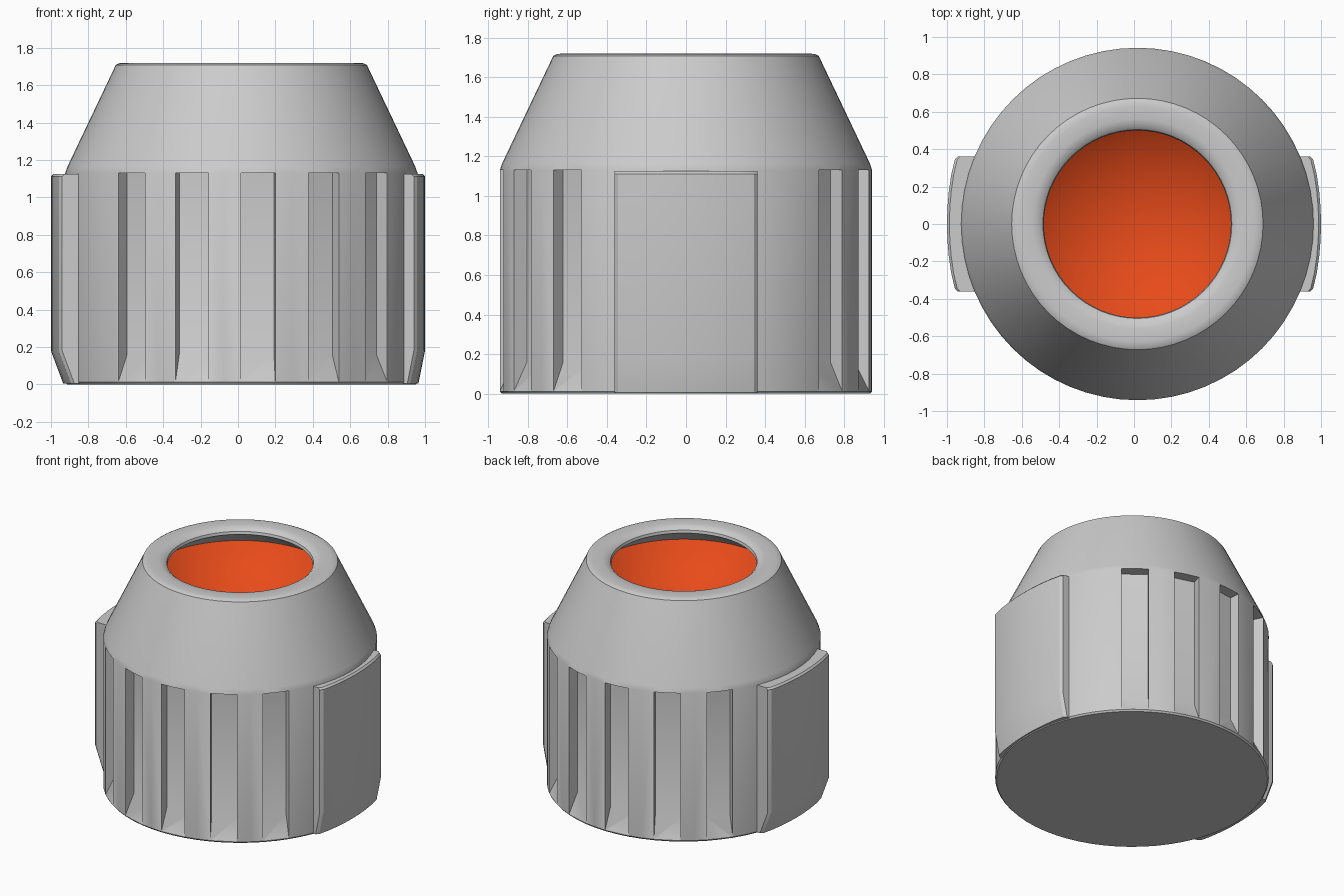
import bpy, bmesh
from math import sin, cos, pi, radians, sqrt
from mathutils import Matrix, Vector

if "Cube" in bpy.data.objects:
    bpy.data.objects.remove(bpy.data.objects["Cube"])

CX = 0.018  # body axis sits slightly right of the bounding-box centre


def finish(name, bm, smooth=True):
    bmesh.ops.recalc_face_normals(bm, faces=bm.faces)
    mesh = bpy.data.meshes.new(name)
    bm.to_mesh(mesh)
    bm.free()
    ob = bpy.data.objects.new(name, mesh)
    bpy.context.collection.objects.link(ob)
    return ob


def smooth(ob, angle=35):
    bpy.ops.object.select_all(action='DESELECT')
    ob.select_set(True)
    bpy.context.view_layer.objects.active = ob
    bpy.ops.object.shade_smooth_by_angle(angle=radians(angle))


def revolve(name, profile, n=64):
    bm = bmesh.new()
    vs = [bm.verts.new((r, 0, z)) for r, z in profile]
    es = [bm.edges.new(p) for p in zip(vs, vs[1:])]
    bmesh.ops.spin(bm, geom=vs + es, cent=(0, 0, 0), axis=(0, 0, 1),
                   angle=2 * pi, steps=n, use_duplicate=False)
    bmesh.ops.remove_doubles(bm, verts=bm.verts, dist=1e-4)
    bmesh.ops.translate(bm, verts=bm.verts, vec=(CX, 0, 0))
    return finish(name, bm)


def loft(bm, rings):
    rows = [[bm.verts.new(p) for p in ring] for ring in rings]
    for a, b in zip(rows, rows[1:]):
        for i in range(len(a)):
            j = (i + 1) % len(a)
            bm.faces.new((a[i], a[j], b[j], b[i]))
    bm.faces.new(rows[0])
    bm.faces.new(rows[-1])


# Housing: straight drum, tapered shoulder, rolled lip and hollow mouth
body = revolve("housing", [
    (0, 0), (0.932, 0), (0.942, 0.012), (0.942, 1.13), (0.93, 1.165),
    (0.68, 1.69), (0.672, 1.708), (0.655, 1.717), (0.63, 1.72), (0.56, 1.72),
    (0.525, 1.712), (0.505, 1.695), (0.5, 1.675), (0.69, 1.54),
    (0.69, 1.15), (0, 1.15)])

# Grip slots with a ramp at the foot, five per side, repeated by a half turn
bm = bmesh.new()
slot = [(0.862, 0.16), (0.938, 0.012), (1.1, 0.012), (1.1, 1.13), (0.862, 1.13)]
for half in (0, 180):
    for a in (-38.7, -16.4, 5.5, 28, 50.3):
        rot = Matrix.Translation((CX, 0, 0)) @ Matrix.Rotation(radians(a + half), 4, 'Z')
        loft(bm, [[rot @ Vector((x, -r, z)) for r, z in slot] for x in (-0.092, 0.092)])
cutter = finish("slot_cutter", bm)
cutter.hide_render = True
mod = body.modifiers.new("slots", 'BOOLEAN')
mod.object = cutter
mod.solver = 'EXACT'
bpy.context.view_layer.objects.active = body
body.select_set(True)
bpy.ops.object.modifier_apply(modifier=mod.name)
bpy.data.objects.remove(cutter)
smooth(body)

# Side lugs: bowed plates whose feet slope back into the drum


def lug(name, side):
    def ring(z, inset):
        pts = [(0.84, -0.362), (0.94 - inset, -0.362), (0.958 - inset, -0.345)]
        pts += [(1.0 - inset - 0.33 * y * y, y) for y in
                (-0.26, -0.17, -0.085, 0, 0.085, 0.17, 0.26)]
        pts += [(x, -y) for x, y in reversed(pts[:3])]
        return [(side * x, y, z) for x, y in pts]
    foot = 0.065 if side < 0 else 0.035
    bm = bmesh.new()
    loft(bm, [ring(0.006, foot), ring(0.18, 0), ring(1.112, 0), ring(1.125, 0.013)])
    smooth(finish(name, bm), 30)


lug("left_lug", -1)
lug("right_lug", 1)

# Orange concave dish inside the mouth
R, rim, zr = 0.87, 0.69, 1.54
drop = sqrt(R * R - rim * rim)
dish = revolve("dish", [(rim * t / 12, zr + drop - sqrt(R * R - (rim * t / 12) ** 2))
                        for t in range(13)])
if dish.data.polygons[0].normal.z < 0:
    dish.data.flip_normals()
mat = bpy.data.materials.new("orange")
mat.diffuse_color = (0.8, 0.07, 0.01, 1)
mat.use_nodes = True
mat.node_tree.nodes["Principled BSDF"].inputs["Base Color"].default_value = mat.diffuse_color
dish.data.materials.append(mat)
smooth(dish)
